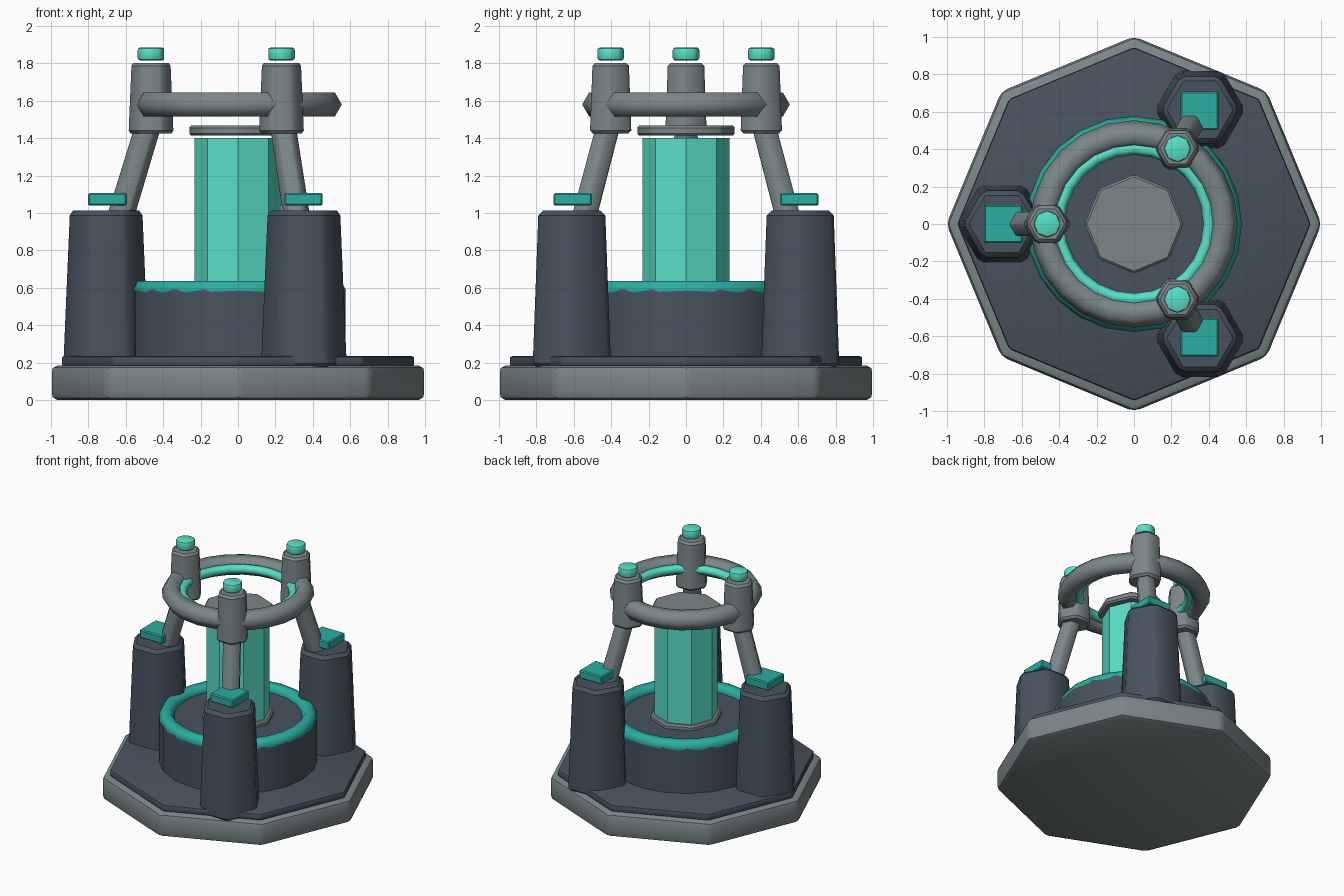
import bpy, bmesh
from math import sin, cos, tau, radians
from mathutils import Vector

if "Cube" in bpy.data.objects:
    bpy.data.objects.remove(bpy.data.objects["Cube"])


def material(name, rgb):
    m = bpy.data.materials.new(name)
    m.diffuse_color = (*rgb, 1)
    m.use_nodes = True
    m.node_tree.nodes["Principled BSDF"].inputs["Base Color"].default_value = m.diffuse_color
    return m


DARK = material("dark_slate", (0.065, 0.085, 0.11))
GREY = material("steel_grey", (0.20, 0.24, 0.25))
GLOW = material("bright_teal", (0.10, 0.75, 0.58))
TEAL = material("deep_teal", (0.025, 0.42, 0.36))


def finish(bm, name, mat, bevel=0, segments=1, smooth=30):
    bmesh.ops.recalc_face_normals(bm, faces=bm.faces)
    if bevel:
        bmesh.ops.bevel(bm, geom=bm.edges[:], offset=bevel, segments=segments,
                        profile=0.5, affect='EDGES')
    me = bpy.data.meshes.new(name)
    bm.to_mesh(me)
    bm.free()
    ob = bpy.data.objects.new(name, me)
    bpy.context.collection.objects.link(ob)
    me.materials.append(mat)
    bpy.ops.object.select_all(action='DESELECT')
    ob.select_set(True)
    bpy.context.view_layer.objects.active = ob
    bpy.ops.object.shade_smooth_by_angle(angle=radians(smooth))
    return ob


def prism(name, mat, sides, p0, p1, r0, r1, bevel=0, segments=1, turn=0):
    """Tapered prism between two points, first corner on the x axis."""
    bm = bmesh.new()
    p0, p1 = Vector(p0), Vector(p1)
    q = Vector((0, 0, 1)).rotation_difference(p1 - p0)
    rings = []
    for p, r in ((p0, r0), (p1, r1)):
        rings.append([bm.verts.new(p + q @ Vector((r * cos(tau * i / sides + turn),
                                                   r * sin(tau * i / sides + turn), 0)))
                      for i in range(sides)])
    a, b = rings
    bm.faces.new(a[::-1])
    bm.faces.new(b)
    for i in range(sides):
        j = (i + 1) % sides
        bm.faces.new((a[i], a[j], b[j], b[i]))
    return finish(bm, name, mat, bevel, segments)


def upright(name, mat, sides, z0, z1, r0, r1=None, at=(0, 0), **kw):
    return prism(name, mat, sides, (*at, z0), (*at, z1), r0, r1 or r0, **kw)


def ring(name, mat, z, major, minor, n=24, m=6):
    bm = bmesh.new()
    v = [[bm.verts.new(((major + minor * cos(tau * j / m)) * cos(tau * i / n),
                        (major + minor * cos(tau * j / m)) * sin(tau * i / n),
                        z + minor * sin(tau * j / m)))
          for j in range(m)] for i in range(n)]
    for i in range(n):
        for j in range(m):
            k, l = (i + 1) % n, (j + 1) % m
            bm.faces.new((v[i][j], v[k][j], v[k][l], v[i][l]))
    return finish(bm, name, mat, smooth=65)


# Octagonal base and deck plate
upright("base", GREY, 8, 0, 0.185, 1.003, bevel=0.035, segments=2)
upright("deck_plate", DARK, 8, 0.18, 0.235, 0.945, bevel=0.015, segments=2)

# Central drum with teal rim
upright("drum", DARK, 20, 0.2, 0.59, 0.575)
ring("drum_rim", TEAL, 0.588, 0.52, 0.057)

# Glowing core between two collars
upright("core_lower_collar", GREY, 8, 0.57, 0.625, 0.265, bevel=0.012)
upright("core", GLOW, 8, 0.58, 1.40, 0.232)
upright("core_upper_collar", GREY, 8, 1.414, 1.467, 0.265, bevel=0.012)

# Upper ring with glowing inner ring
ring("upper_ring", GREY, 1.58, 0.48, 0.075)
ring("upper_ring_glow", GLOW, 1.58, 0.405, 0.035)

# Three towers, each with a strut, ring clamp and teal caps
for k, deg in enumerate((180, 60, -60), 1):
    c, s = cos(radians(deg)), sin(radians(deg))
    tower, clamp = (0.705 * c, 0.705 * s), (0.465 * c, 0.465 * s)
    upright(f"tower_{k}", DARK, 6, 0.17, 1.012, 0.242, 0.206, at=tower,
            bevel=0.025)
    upright(f"tower_block_{k}", TEAL, 4, 1.04, 1.106, 0.145, at=(0.70 * c, 0.70 * s),
            bevel=0.008, turn=tau / 8)
    prism(f"strut_{k}", GREY, 6, (0.64 * c, 0.64 * s, 0.94),
          (0.47 * c, 0.47 * s, 1.5), 0.075, 0.072, bevel=0.008)
    upright(f"ring_clamp_{k}", GREY, 6, 1.425, 1.803, 0.128, 0.112, at=clamp,
            bevel=0.016)
    upright(f"clamp_cap_{k}", GLOW, 8, 1.815, 1.885, 0.074, at=clamp,
            bevel=0.015, segments=2)
